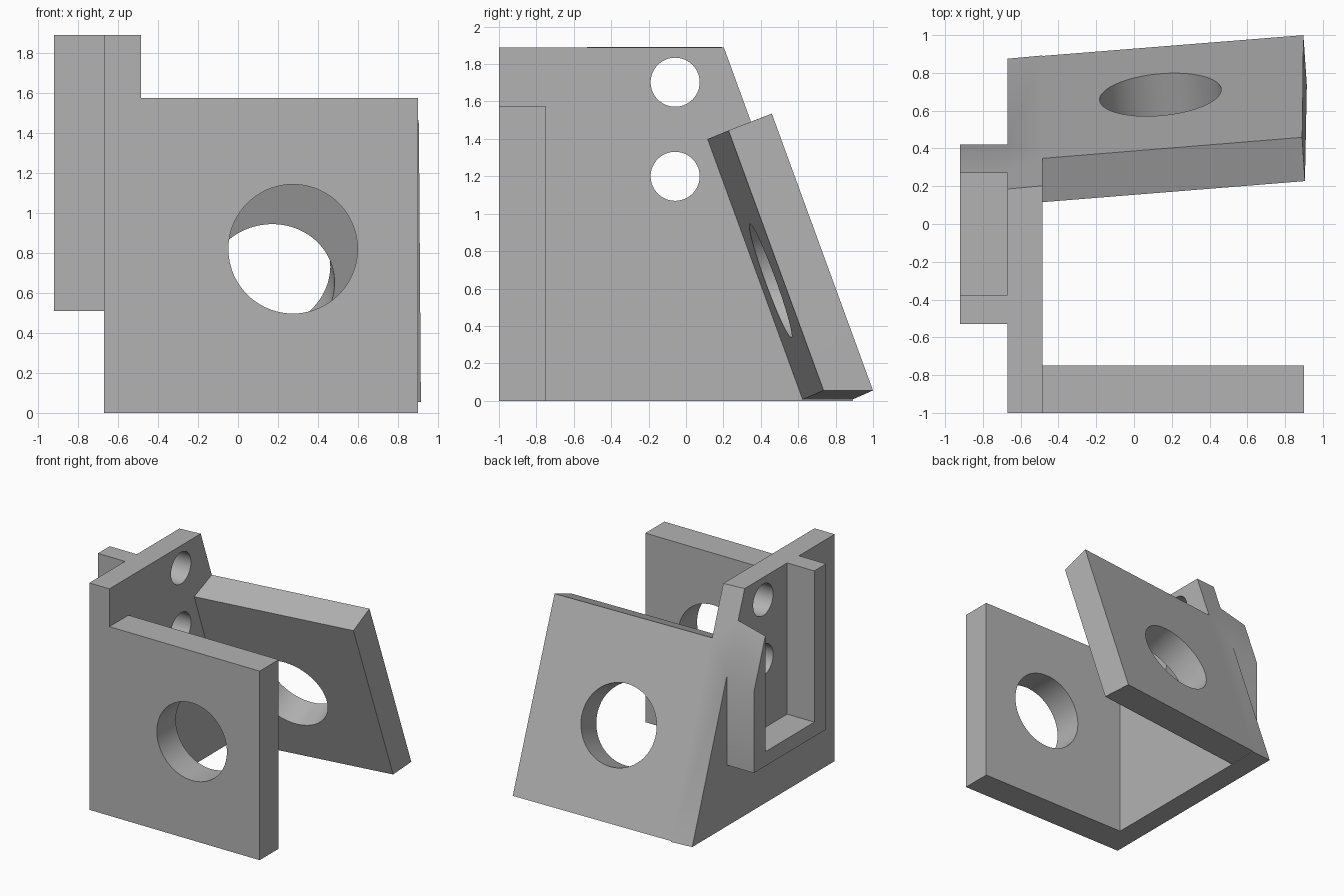
import bpy, bmesh, math
from mathutils import Vector, Matrix

cube = bpy.data.objects.get("Cube")
if cube:
    bpy.data.objects.remove(cube, do_unlink=True)

# Material
grey = bpy.data.materials.new("plain grey")
grey.use_nodes = True
colour = (0.45, 0.45, 0.45, 1)
grey.diffuse_color = colour
grey.node_tree.nodes["Principled BSDF"].inputs["Base Color"].default_value = colour


def make(name, bm):
    bmesh.ops.recalc_face_normals(bm, faces=bm.faces[:])
    mesh = bpy.data.meshes.new(name)
    bm.to_mesh(mesh)
    bm.free()
    mesh.materials.append(grey)
    ob = bpy.data.objects.new(name, mesh)
    bpy.context.collection.objects.link(ob)
    return ob


def box(name, lo, hi, turn=Matrix.Identity(4)):
    lo, hi = Vector(lo), Vector(hi)
    bm = bmesh.new()
    bmesh.ops.create_cube(bm, size=1)
    fit = Matrix.Translation((lo + hi) / 2) @ Matrix.Diagonal((*(hi - lo), 1))
    bmesh.ops.transform(bm, matrix=turn @ fit, verts=bm.verts)
    return make(name, bm)


def rod(name, centre, axis, radius, length):
    bm = bmesh.new()
    place = Matrix.Translation(centre) @ Vector(axis).to_track_quat('Z', 'Y').to_matrix().to_4x4()
    bmesh.ops.create_cone(bm, cap_ends=True, segments=72, radius1=radius,
                          radius2=radius, depth=length, matrix=place)
    return make(name, bm)


def combine(body, other, operation):
    mod = body.modifiers.new(operation, 'BOOLEAN')
    mod.operation, mod.solver, mod.object = operation, 'EXACT', other
    deps = bpy.context.evaluated_depsgraph_get()
    mesh = bpy.data.meshes.new_from_object(body.evaluated_get(deps))
    body.modifiers.clear()
    body.data = mesh
    bpy.data.objects.remove(other, do_unlink=True)


# Leaning plane shared by the slab, the side plate and the boss
normal = Vector((-0.0924, 1, 0.365)).normalized()


def lean_y(x, z, offset=0.875):
    return offset + 0.0924 * (x + 0.67) - 0.365 * z


# Leaning slab, left oversize at the back and trimmed later
bm = bmesh.new()
for inner, outer in (((0.915, 0.055), (0.897, 0.055)), ((0.905, 1.445), (0.89, 1.535)),
                     ((-0.6, 0.0025), (-0.6, 0.0025)), ((-0.6, 1.395), (-0.6, 1.488))):
    a = Vector((inner[0], lean_y(*inner, 0.609), inner[1]))
    b = Vector((outer[0], lean_y(*outer), outer[1]))
    bm.verts.new(a)
    bm.verts.new(a.lerp(b, 1.3))
bmesh.ops.convex_hull(bm, input=bm.verts[:])
slab = make("leaning_slab", bm)

# Side plate, front plate and boss joined with the slab
bracket = box("bracket", (-0.67, -1, 0), (-0.485, 1.2, 1.89))
combine(bracket, box("front_plate", (-0.6, -1, 0), (0.9, -0.75, 1.575)), 'UNION')
combine(bracket, box("boss", (-0.92, -0.53, 0.51), (-0.6, 0.42, 1.89)), 'UNION')
combine(bracket, slab, 'UNION')

# Trim everything behind the leaning plane
turn = Matrix.Translation((-0.67, 0.875, 0)) @ normal.to_track_quat('Z', 'Y').to_matrix().to_4x4()
combine(bracket, box("trim", (-4, -4, 0), (4, 4, 3), turn), 'DIFFERENCE')

# Merge flat faces
bm = bmesh.new()
bm.from_mesh(bracket.data)
bmesh.ops.dissolve_limit(bm, angle_limit=0.005, verts=bm.verts[:], edges=bm.edges[:])
bm.to_mesh(bracket.data)
bm.free()

# Open pocket in the boss
combine(bracket, box("pocket", (-1.2, -0.375, 0.63), (-0.67, 0.27, 2.2)), 'DIFFERENCE')

# Round holes
combine(bracket, rod("front_hole", (0.275, -0.875, 0.82), (0, 1, 0), 0.323, 0.5), 'DIFFERENCE')
slab_hole = Vector((0.14, lean_y(0.14, 0.726), 0.726))
combine(bracket, rod("slab_hole", slab_hole, normal, 0.323, 0.8), 'DIFFERENCE')
for z in (1.2, 1.703):
    combine(bracket, rod("side_hole", (-0.58, -0.058, z), (1, 0, 0), 0.131, 0.3), 'DIFFERENCE')

# Finish
bracket.data.materials.clear()
bracket.data.materials.append(grey)
for face in bracket.data.polygons:
    face.material_index = 0
bpy.ops.object.select_all(action='DESELECT')
bracket.select_set(True)
bpy.context.view_layer.objects.active = bracket
bpy.ops.object.shade_smooth_by_angle(angle=math.radians(25))
